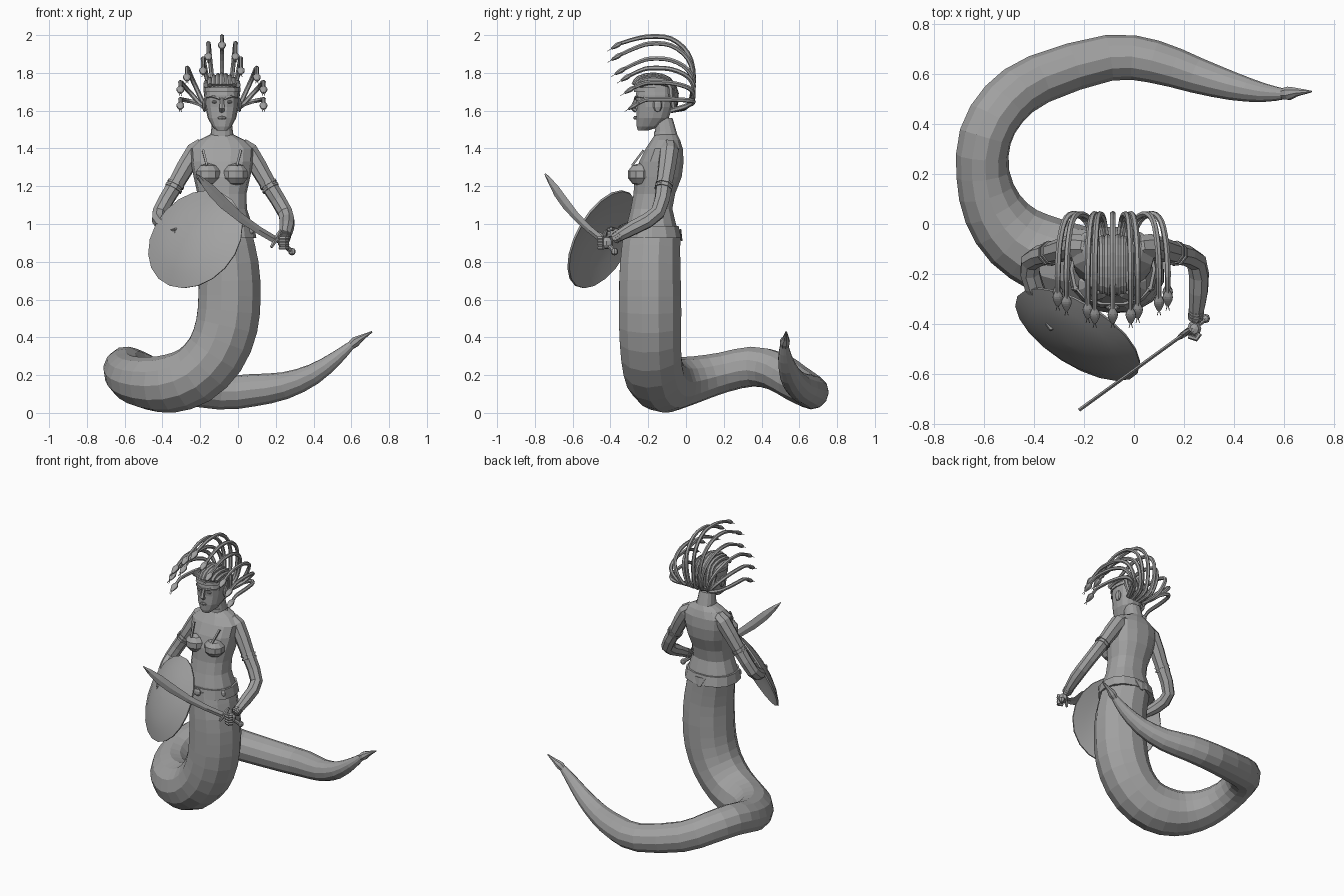
import bpy, bmesh, math
from mathutils import Vector, Matrix

if "Cube" in bpy.data.objects:
    bpy.data.objects.remove(bpy.data.objects["Cube"])

grey = bpy.data.materials.new("stone grey")
grey.use_nodes = True
COLOUR = (0.36, 0.36, 0.36, 1)
grey.diffuse_color = COLOUR
grey.node_tree.nodes["Principled BSDF"].inputs["Base Color"].default_value = COLOUR
CX = -0.085  # centre line of the upper body


def finish(name, bm, smooth=None):
    bmesh.ops.recalc_face_normals(bm, faces=bm.faces)
    mesh = bpy.data.meshes.new(name)
    bm.to_mesh(mesh)
    bm.free()
    mesh.materials.append(grey)
    ob = bpy.data.objects.new(name, mesh)
    bpy.context.collection.objects.link(ob)
    if smooth:
        bpy.ops.object.select_all(action="DESELECT")
        ob.select_set(True)
        bpy.context.view_layer.objects.active = ob
        bpy.ops.object.shade_smooth_by_angle(angle=math.radians(smooth))
    return ob


def skin(name, rings, smooth=None):
    """Bridge equal rings of points and cap both ends."""
    bm = bmesh.new()
    rows = [[bm.verts.new(p) for p in ring] for ring in rings]
    n = len(rows[0])
    for a, b in zip(rows, rows[1:]):
        for i in range(n):
            j = (i + 1) % n
            bm.faces.new((a[i], a[j], b[j], b[i]))
    bm.faces.new(rows[0])
    bm.faces.new(rows[-1])
    return finish(name, bm, smooth)


def catmull(keys, steps):
    """Smooth list of equal-length tuples through the keys."""
    k = [Vector(p) for p in keys]
    k = [k[0] * 2 - k[1]] + k + [k[-1] * 2 - k[-2]]
    out = []
    for a, b, c, d in zip(k, k[1:], k[2:], k[3:]):
        for s in range(steps):
            t = s / steps
            out.append(0.5 * (2 * b + (c - a) * t + (2 * a - 5 * b + 4 * c - d) * t * t
                              + (3 * b - a - 3 * c + d) * t ** 3))
    return out + [k[-2]]


def sweep(name, keys, sides=8, steps=2, flat=1.0, smooth=None, side=(1, 0, 0)):
    """Tube through keys of (x, y, z, radius)."""
    pts = catmull(keys, steps)
    pos = [p.to_3d() if len(p) == 3 else Vector(p[:3]) for p in pts]
    side, rings = Vector(side), []
    for i, p in enumerate(pos):
        d = (pos[min(i + 1, len(pos) - 1)] - pos[max(i - 1, 0)]).normalized()
        side = (side - d * side.dot(d)).normalized()
        up = d.cross(side)
        r = max(pts[i][3], 0.002)
        rings.append([p + side * r * math.cos(a) + up * r * flat * math.sin(a)
                      for a in (2 * math.pi * (k + 0.5) / sides for k in range(sides))])
    return skin(name, rings, smooth)


def body(name, rows, sides=14, power=0.85):
    """Loft of rows of (z, half width, front y, back y) about the centre line."""
    def curve(v):
        return math.copysign(abs(v) ** power, v)
    rings = []
    for z, w, f, b in rows:
        angles = [2 * math.pi * k / sides for k in range(sides)]
        rings.append([(CX + w * curve(math.cos(a)), (f + b) / 2 + (b - f) / 2 * curve(math.sin(a)), z)
                      for a in angles])
    return skin(name, rings)


def ball(name, at, size, seg=10, rot=None):
    bm = bmesh.new()
    bmesh.ops.create_uvsphere(bm, u_segments=seg, v_segments=max(5, seg // 2), radius=1)
    m = Matrix.Translation(at) @ (rot or Matrix()) @ Matrix.Diagonal((*size, 1))
    bmesh.ops.transform(bm, matrix=m, verts=bm.verts)
    return finish(name, bm)


def cuff(name, a, b, t, r, width=0.012):
    """Short ring around the limb from a to b."""
    a, b = Vector(a), Vector(b)
    p, d = a.lerp(b, t), (b - a).normalized() * width / 2
    sweep(name, [(*(p - d), r), (*(p + d), r)], 8, 1)


# Serpent tail
sweep("serpent_tail", [
    (-.08, -.18, .95, .155), (-.05, -.19, .78, .165), (-.045, -.19, .62, .17),
    (-.06, -.19, .46, .17), (-.12, -.185, .31, .165), (-.23, -.165, .2, .16),
    (-.36, -.12, .155, .155), (-.48, -.05, .157, .14), (-.565, .06, .18, .122),
    (-.605, .2, .215, .107), (-.595, .35, .245, .107), (-.52, .48, .22, .105),
    (-.38, .58, .16, .1), (-.1, .665, .11, .092), (.08, .65, .12, .086),
    (.25, .595, .145, .072), (.4, .55, .205, .056), (.52, .525, .29, .038),
    (.6, .52, .36, .022)], sides=12, steps=2)
sweep("tail_rattle", [(.59, .52, .35, .02), (.62, .523, .375, .028), (.65, .528, .395, .018),
                      (.71, .53, .43, .004)], 8, 2)

# Torso, neck and belt
body("torso", [(.93, .172, -.325, -.035), (1.0, .158, -.315, -.05), (1.08, .132, -.295, -.07),
               (1.16, .13, -.28, -.055), (1.25, .15, -.275, -.02), (1.33, .165, -.25, -.01),
               (1.4, .17, -.215, -.015), (1.445, .12, -.185, -.03), (1.475, .06, -.165, -.045),
               (1.56, .05, -.17, -.07)])
body("collar", [(1.465, .062, -.172, -.045), (1.49, .058, -.172, -.05)])
body("belt", [(.925, .182, -.337, -.022), (.99, .172, -.326, -.036)])
sweep("belt_tail_flap", [(CX, -.04, .97, .05), (CX, -.022, .91, .012)], 6, 1, flat=.3)
for x in (-.14, 0, .14):
    y = -.335 + abs(x) * .55
    ball("belt_disc", (CX + x, y, .965), (.03, .014, .028))
for s in (-1, 1):
    ball("breast", (CX + s * .073, -.245, 1.262), (.07, .066, .06))
    sweep("bodice_strap", [(CX + s * .08, -.285, 1.31, .008), (CX + s * .1, -.225, 1.39, .008)], 4, 1)

# Head and face
body("head", [(1.495, .028, -.255, -.2), (1.515, .05, -.262, -.14), (1.56, .075, -.265, -.09),
              (1.62, .088, -.262, -.07), (1.68, .092, -.268, -.06), (1.73, .088, -.26, -.065),
              (1.765, .06, -.22, -.09), (1.78, .025, -.18, -.13)], power=.8)
sweep("nose", [(CX, -.264, 1.665, .009), (CX, -.28, 1.612, .017), (CX, -.262, 1.6, .014)], 6, 1)
sweep("lips", [(CX - .024, -.257, 1.56, .004), (CX, -.269, 1.562, .011),
               (CX + .024, -.257, 1.56, .004)], 6, 2, side=(0, 0, 1))
for s in (-1, 1):
    ball("eye", (CX + s * .036, -.255, 1.646), (.02, .01, .008), 8)
    sweep("brow", [(CX + s * .012, -.27, 1.662, .006), (CX + s * .05, -.262, 1.676, .007),
                   (CX + s * .08, -.225, 1.67, .004)], 5, 2, side=(0, 0, 1))
    ball("ear", (CX + s * .092, -.15, 1.63), (.013, .025, .038), 8)
body("headband", [(1.7, .098, -.278, -.056), (1.722, .097, -.276, -.056)])

# Scalp strands running from the brow to the nape
for k in range(-4, 5):
    x = k * .021
    drop = x * x * 4
    sweep("scalp_strand", [(CX + x, -.275 + drop, 1.735, .015), (CX + x, -.25 + drop, 1.772 - drop, .014),
                           (CX + x, -.17, 1.79 - drop * 1.4, .013), (CX + x, -.09, 1.765 - drop, .013),
                           (CX + x, -.052 - drop, 1.69, .014), (CX + x * .8, -.062, 1.6, .012)], 6, 2)

# Snake hair: spread, tip y, tip z, top of the arch
SNAKES = [(0, -.35, 1.955, 1.992), (.072, -.35, 1.895, 1.955), (.1, -.33, 1.82, 1.875),
          (.185, -.3, 1.785, 1.825), (.22, -.28, 1.72, 1.75), (.22, -.26, 1.635, 1.66)]
for d, ty, tz, top in SNAKES:
    rise = top - 1.64
    for s in ((-1, 1) if d else (1,)):
        x = lambda f: CX + s * d * f
        r = .0125
        path = [(x(.3), -.08, 1.6, r), (x(.5), .015, 1.63, r), (x(.72), .04, 1.64 + rise * .4, r),
                (x(.88), .01, 1.64 + rise * .75, r), (x(.97), -.08, 1.64 + rise * .97, r),
                (x(1), -.19, top, r), (x(1), (ty - .19) / 2, (tz + top) / 2 + .005, .011), (x(1), ty, tz, .01)]
        path[6] = (x(1), (ty - .19) / 2, (tz + top) / 2 + .006, .011)
        sweep("hair_snake", path, 6, 3)
        h = lambda f, w: (x(1), ty - f, tz - f * .6, w)
        sweep("snake_head", [h(-.012, .01), h(.006, .021), h(.022, .02), h(.045, .009)], 8, 2, flat=.65)
        for t in (-1, 1):
            sweep("snake_tongue", [h(.04, .002), (x(1) + t * .007, ty - .066, tz - .04, .002)], 4, 1)

# Arms with armlets, bracelets and hands
ARMS = {
    1: [(.055, -.09, 1.385), (.16, -.115, 1.21), (.25, -.15, 1.06), (.258, -.27, .985), (.245, -.385, .92)],
    -1: [(-.225, -.09, 1.385), (-.33, -.115, 1.21), (-.415, -.15, 1.06), (-.4, -.25, 1.0), (-.345, -.345, .96)],
}
WIDTHS = (.052, .044, .041, .04, .026)
for s, joints in ARMS.items():
    label = "left" if s > 0 else "right"
    sh = joints[0]
    sweep(label + "_arm", [(sh[0] - s * .05, -.095, 1.405, .04)] +
          [(*p, w) for p, w in zip(joints, WIDTHS)], 8, 2)
    for t in (.0, .13):
        cuff(label + "_armlet", joints[1], joints[2], t, .05)
    for t in (.7, .8, .9):
        cuff(label + "_bracelet", joints[3], joints[4], t, .036 - t * .004, .009)
    wrist = Vector(joints[4])
    d = (wrist - Vector(joints[3])).normalized()
    palm = wrist + d * .04
    ball(label + "_palm", palm, (.03, .036, .034), 8)
    for k in range(4):
        a = palm + Vector((s * .022, -.018, .024 - k * .017))
        sweep(label + "_finger", [(*a, .011), (a.x - s * .014, a.y - .022, a.z, .011),
                                  (a.x - s * .045, a.y - .012, a.z, .009)], 6, 1, side=(0, 0, 1))
    sweep(label + "_thumb", [(*(palm + Vector((0, 0, .02))), .012),
                             (*(palm + Vector((-s * .03, -.02, .03))), .009)], 6, 1)

# Round shield, domed, with a hollow back and a grip
n = Vector((-.486, -.76, .42)).normalized()
place = Matrix.Translation((-.238, -.462, .93)) @ n.to_track_quat("Z", "Y").to_matrix().to_4x4()
profile = [(.005, .05), (.07, .047), (.14, .037), (.21, .02), (.286, -.012),
           (.282, -.022), (.2, .006), (.1, .03), (.005, .038)]
skin("shield", [[place @ Vector((r * math.cos(a), r * math.sin(a), z - .012))
                 for a in (math.tau * k / 20 for k in range(20))] for r, z in profile], 25)
grip = [place @ Vector(p) for p in ((-.11, .02, .01), (-.08, .02, -.05), (.0, .02, -.055), (.03, .02, .015))]
sweep("shield_strap", [(*p, .014) for p in grip], 6, 2, flat=.5, side=(0, 0, 1))

# Curved sword in an upright plane running from the hilt to the tip
hilt, tip = Vector((.235, -.415, .895)), Vector((-.22, -.745, 1.265))
along = (tip - hilt).normalized()
edge = (Vector((0, 0, 1)) - along * along.z).normalized()
thick = along.cross(edge)
length = (tip - hilt).length
rings = []
for t, w in ((.06, .02), (.25, .021), (.45, .025), (.65, .032), (.8, .031), (.92, .018), (1, .002)):
    c = hilt + along * length * t - edge * .035 * math.sin(math.pi * t)
    rings.append([c + edge * w, c + thick * .007, c - edge * w, c - thick * .007])
skin("sword_blade", rings)
sweep("sword_handle", [(*(hilt - along * .07), .013), (*(hilt + along * .06), .013)], 8, 1)
ball("sword_pommel", hilt - along * .075, (.02, .02, .02), 8)
guard = hilt + along * .05
sweep("sword_guard", [(*(guard + edge * .055), .008), (*guard, .014), (*(guard - edge * .055), .008)],
      6, 2, side=thick)
